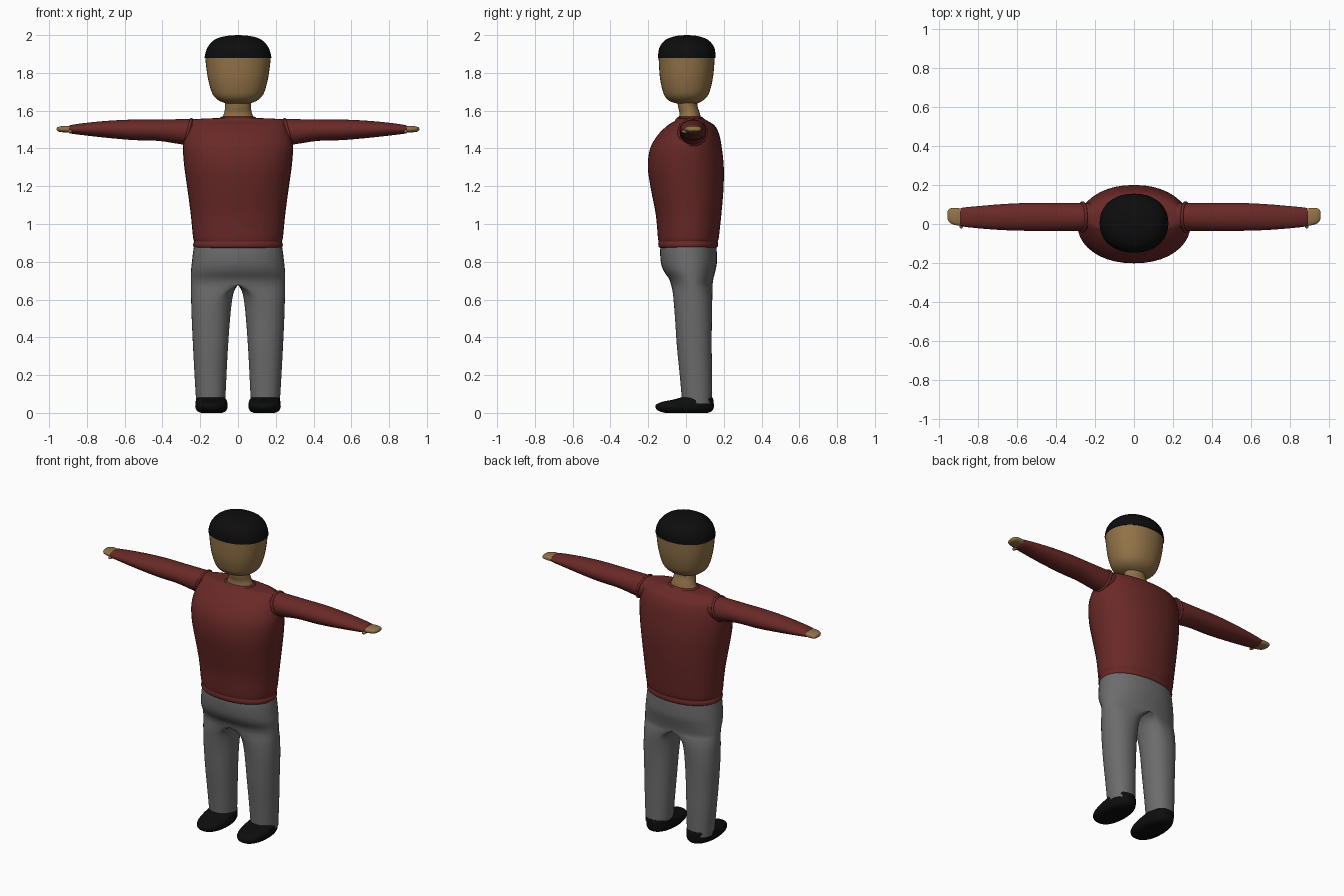
import bpy, bmesh, math
from mathutils import Matrix


def material(name, rgb):
    m = bpy.data.materials.new(name)
    m.diffuse_color = (*rgb, 1)
    return m


RED = material("red_knit", (0.14, 0.022, 0.02))
SKIN = material("skin", (0.29, 0.17, 0.065))
BLACK = material("black", (0.004, 0.004, 0.004))
GREY = material("grey_cloth", (0.15, 0.15, 0.15))


def finish(name, bm, mat, mirror):
    bmesh.ops.recalc_face_normals(bm, faces=bm.faces)
    me = bpy.data.meshes.new(name)
    bm.to_mesh(me)
    bm.free()
    ob = bpy.data.objects.new(name, me)
    bpy.context.collection.objects.link(ob)
    me.materials.append(mat)
    bpy.ops.object.select_all(action='DESELECT')
    ob.select_set(True)
    bpy.context.view_layer.objects.active = ob
    bpy.ops.object.shade_smooth_by_angle(angle=math.radians(50))
    if mirror:
        ob.modifiers.new("Mirror", 'MIRROR')
    return ob


def spline(secs, steps):
    """Catmull-Rom interpolation between cross-sections."""
    out = []
    for i in range(len(secs) - 1):
        p = [secs[max(i - 1, 0)], secs[i], secs[i + 1], secs[min(i + 2, len(secs) - 1)]]
        for k in range(steps):
            t = k / steps
            out.append([0.5 * (2 * b + (c - a) * t + (2 * a - 5 * b + 4 * c - d) * t * t
                               + (3 * b - a - 3 * c + d) * t ** 3) for a, b, c, d in zip(*p)])
    return out + [list(secs[-1])]


def loft(name, secs, mat, axis='Z', power=2.0, mirror=False, split=False, n=40, steps=4):
    """Sections are (position, a_min, a_max, b_min, b_max[, a_mid]); a,b = x,y or y,z."""
    bm = bmesh.new()
    rings = []
    for s in spline(secs, steps):
        t, a0, a1, b0, b1 = s[:5]
        am = s[5] if len(s) > 5 else (a0 + a1) / 2
        ring = []
        for k in range(n):
            ang = math.tau * k / n
            c, d = [math.copysign(abs(v) ** (2 / power), v) if abs(v) > 1e-9 else 0.0
                    for v in (math.cos(ang), math.sin(ang))]
            a = am + c * ((a1 - am) if c > 0 else (am - a0))
            b = (b0 + b1) / 2 + d * (b1 - b0) / 2
            if split:
                a = max(a, 0.0)
            ring.append(bm.verts.new((a, b, t) if axis == 'Z' else (t, a, b)))
        rings.append(ring)
    for r, q in zip(rings, rings[1:]):
        for k in range(n):
            j = (k + 1) % n
            bm.faces.new((r[k], r[j], q[j], q[k]))
    bm.faces.new(rings[0])
    bm.faces.new(rings[-1])
    if split:
        # open the seam where both halves join
        inner = [f for f in bm.faces if all(v.co.x < 1e-4 for v in f.verts)]
        bmesh.ops.delete(bm, geom=inner, context='FACES')
    return finish(name, bm, mat, mirror)


# Head, hair and neck
loft("head", [(1.638, -.06, .06, -.05, .06), (1.65, -.095, .095, -.085, .085),
              (1.67, -.122, .122, -.108, .108), (1.70, -.14, .14, -.122, .125),
              (1.76, -.157, .157, -.136, .14), (1.82, -.167, .167, -.142, .148),
              (1.885, -.174, .174, -.145, .152)], SKIN, power=2.15)
loft("hair", [(1.88, -.177, .177, -.148, .156), (1.91, -.171, .171, -.146, .155),
              (1.94, -.158, .158, -.138, .147), (1.97, -.132, .132, -.115, .123),
              (1.988, -.095, .095, -.08, .088), (1.997, -.05, .05, -.042, .05),
              (2.0, -.004, .004, 0, .008)], BLACK, power=2.15)
loft("neck", [(1.54, -.10, .10, -.05, .09), (1.56, -.085, .085, -.038, .08),
              (1.59, -.073, .073, -.035, .072), (1.62, -.068, .068, -.042, .062),
              (1.66, -.068, .068, -.047, .057)], SKIN)

# Sweater body with hem and collar
loft("sweater_body", [(.872, -.222, .222, -.135, .158), (.88, -.235, .235, -.145, .168),
                      (.895, -.237, .237, -.147, .17), (.908, -.232, .232, -.145, .168),
                      (.93, -.238, .238, -.149, .174), (1.05, -.25, .25, -.16, .187),
                      (1.18, -.267, .267, -.185, .198), (1.30, -.284, .284, -.202, .2),
                      (1.40, -.291, .291, -.19, .19), (1.47, -.28, .28, -.15, .177),
                      (1.52, -.262, .262, -.1, .153), (1.545, -.247, .247, -.06, .115),
                      (1.556, -.21, .21, -.048, .098), (1.56, -.13, .13, -.046, .09)],
     RED, power=2.15)
loft("collar", [(1.548, -.1, .1, -.06, .1), (1.56, -.096, .096, -.05, .092),
                (1.568, -.086, .086, -.04, .082), (1.56, -.078, .078, -.034, .076)], RED)

# Sleeves and armhole rims
loft("sleeve", [(.2, -.035, .108, 1.412, 1.555), (.3, -.035, .108, 1.422, 1.555),
                (.42, -.035, .108, 1.44, 1.553), (.55, -.035, .108, 1.444, 1.553),
                (.68, -.031, .102, 1.455, 1.547), (.8, -.022, .092, 1.468, 1.536),
                (.88, -.013, .084, 1.478, 1.525), (.893, -.005, .076, 1.486, 1.518)],
     RED, axis='X', mirror=True)
bm = bmesh.new()
rim = [[bm.verts.new(((.008 * math.sin(v)), (.071 + .01 * math.cos(v)) * math.cos(u),
                      (.068 + .01 * math.cos(v)) * math.sin(u)))
        for v in [math.tau * j / 10 for j in range(10)]]
       for u in [math.tau * i / 40 for i in range(40)]]
for i in range(40):
    for j in range(10):
        a, b = rim[i], rim[(i + 1) % 40]
        bm.faces.new((a[j], b[j], b[(j + 1) % 10], a[(j + 1) % 10]))
bmesh.ops.transform(bm, verts=bm.verts, matrix=Matrix.Translation((.265, .036, 1.487))
                    @ Matrix.Rotation(-.27, 4, 'Y'))
finish("armhole_rim", bm, RED, True)

# Hands and thumbs
loft("hand", [(.86, .0, .075, 1.487, 1.517), (.89, -.008, .08, 1.484, 1.519),
              (.92, -.005, .082, 1.485, 1.52), (.945, .005, .08, 1.488, 1.516),
              (.956, .02, .07, 1.493, 1.511), (.96, .035, .055, 1.499, 1.505)],
     SKIN, axis='X', power=2.5, mirror=True, n=28)
bm = bmesh.new()
bmesh.ops.create_uvsphere(bm, u_segments=16, v_segments=10, radius=1,
                          matrix=Matrix.Translation((.888, -.002, 1.49))
                          @ Matrix.Diagonal((.011, .022, .01, 1)))
finish("thumb", bm, SKIN, True)

# Trousers: half a pelvis running into one leg, mirrored
loft("trousers", [(.9, 0, .23, -.133, .16, 0), (.85, 0, .238, -.137, .163, 0),
                  (.79, 0, .245, -.132, .163, 0), (.75, 0, .249, -.117, .155, 0),
                  (.71, 0, .25, -.09, .145, 0), (.68, 0, .25, -.08, .141, 0),
                  (.65, .018, .249, -.072, .14, .06), (.6, .031, .248, -.066, .139, .115),
                  (.5, .042, .245, -.058, .137, .143), (.35, .053, .238, -.048, .136, .145),
                  (.2, .061, .23, -.033, .138, .145), (.05, .068, .221, -.02, .138, .144)],
     GREY, mirror=True, split=True, power=2.15)

# Shoes
loft("shoe", [(0.0, .085, .195, -.11, .115), (.008, .067, .213, -.14, .135),
              (.025, .056, .225, -.16, .146), (.045, .055, .226, -.157, .147),
              (.06, .058, .224, -.12, .146), (.07, .062, .222, -.07, .145),
              (.082, .07, .218, -.025, .14)], BLACK, mirror=True, power=2.2)
